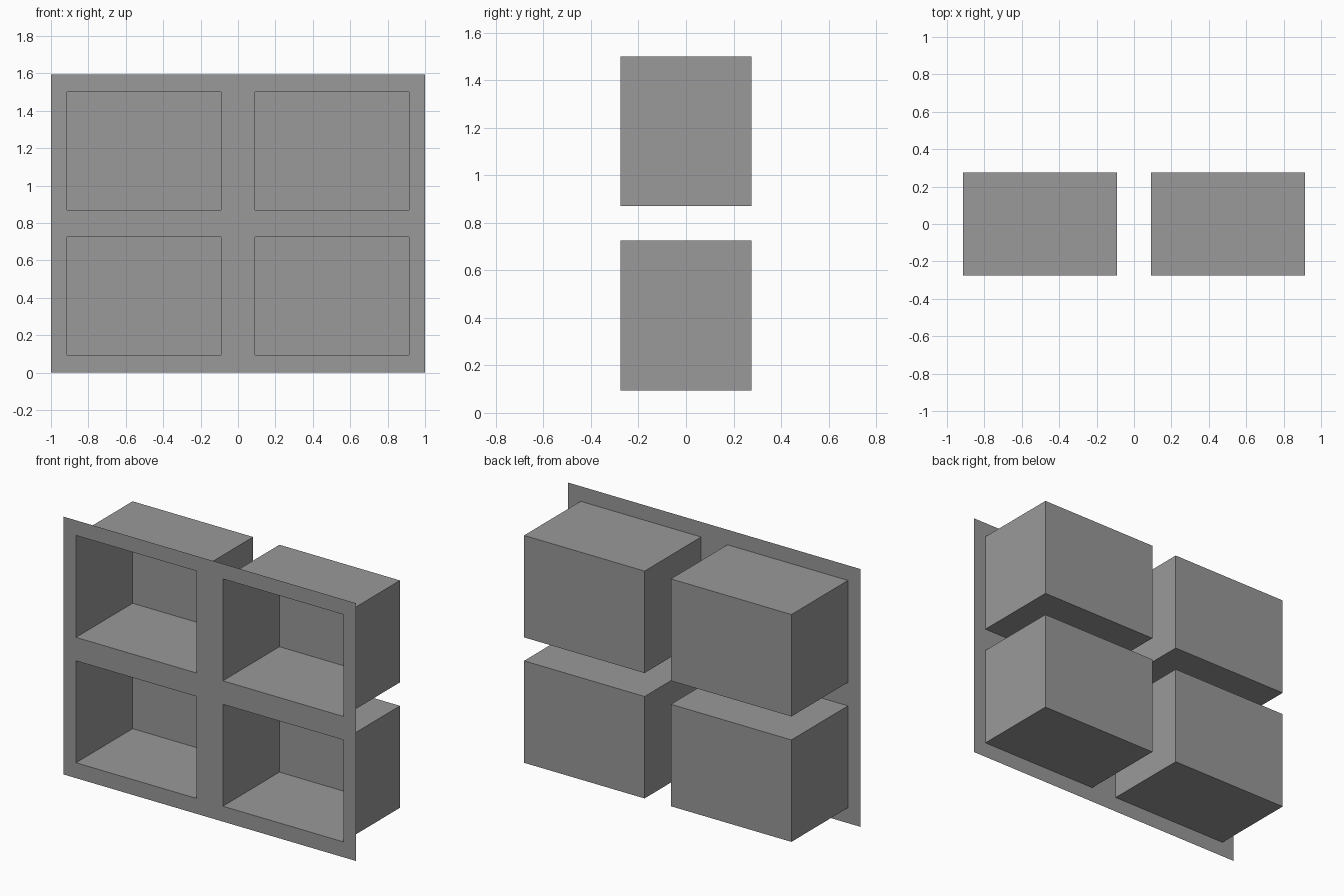
import bpy
import bmesh
from mathutils import Matrix

if "Cube" in bpy.data.objects:
    bpy.data.objects.remove(bpy.data.objects["Cube"], do_unlink=True)

HALF_DEPTH = 0.276
X_LINES = [-1, -0.914, -0.09, 0.09, 0.914, 1]
Z_LINES = [0, 0.095, 0.725, 0.87, 1.5, 1.593]

grey = bpy.data.materials.new("plain_grey")
grey.use_nodes = True
colour = (0.32, 0.32, 0.32, 1)
grey.diffuse_color = colour
grey.node_tree.nodes["Principled BSDF"].inputs["Base Color"].default_value = colour


def add_object(name, bm):
    mesh = bpy.data.meshes.new(name)
    bm.to_mesh(mesh)
    bm.free()
    mesh.materials.append(grey)
    obj = bpy.data.objects.new(name, mesh)
    bpy.context.collection.objects.link(obj)


# Thin front panel: a sheet of cells with the four openings left out
bm = bmesh.new()
rows = [[bm.verts.new((x, -HALF_DEPTH, z)) for x in X_LINES] for z in Z_LINES]
for j in range(len(Z_LINES) - 1):
    for i in range(len(X_LINES) - 1):
        if not (i % 2 and j % 2):
            bm.faces.new((rows[j][i], rows[j][i + 1], rows[j + 1][i + 1], rows[j + 1][i]))
bmesh.ops.dissolve_limit(bm, angle_limit=0.01, verts=bm.verts, edges=bm.edges)
add_object("front_panel", bm)

# Four thin-walled compartments, open at the front
for j, level in ((1, "lower"), (3, "upper")):
    for i, side in ((1, "right"), (3, "left")):
        x0, x1 = X_LINES[i:i + 2]
        z0, z1 = Z_LINES[j:j + 2]
        bm = bmesh.new()
        place = Matrix.Translation(((x0 + x1) / 2, 0, (z0 + z1) / 2))
        size = Matrix.Diagonal((x1 - x0, 2 * HALF_DEPTH, z1 - z0, 1))
        bmesh.ops.create_cube(bm, size=1, matrix=place @ size)
        bm.normal_update()
        front = [f for f in bm.faces if f.normal.y < -0.5]
        bmesh.ops.delete(bm, geom=front, context="FACES_ONLY")
        add_object(f"{level}_{side}_compartment", bm)
